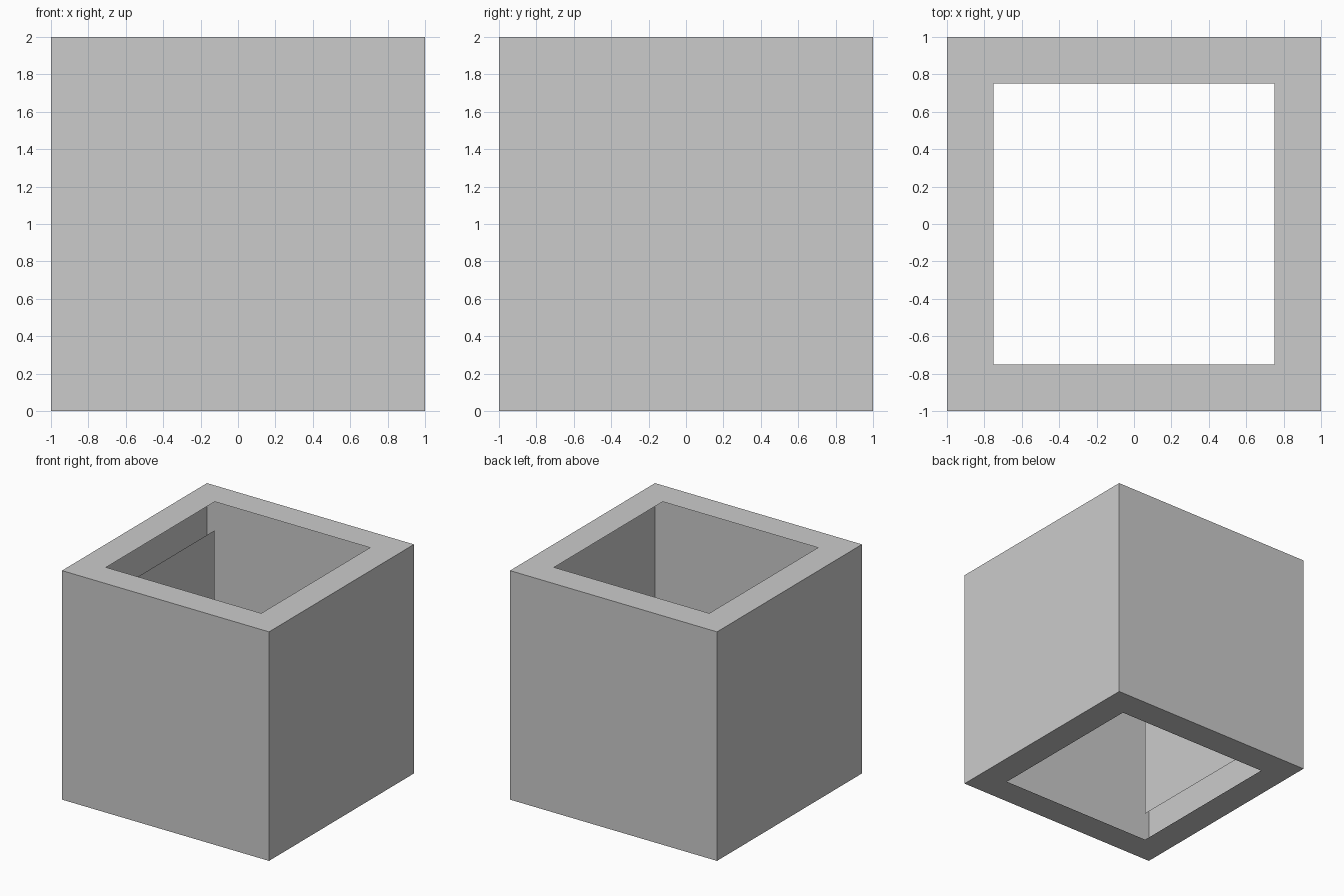
import bpy
import bmesh
from mathutils import Matrix, Vector

if "Cube" in bpy.data.objects:
    bpy.data.objects.remove(bpy.data.objects["Cube"], do_unlink=True)

SIZE = 2.0
RIM = 0.25

# Single grey material
grey = bpy.data.materials.new("light_grey")
grey.use_nodes = True
colour = (0.6, 0.6, 0.6, 1.0)
grey.diffuse_color = colour
grey.node_tree.nodes["Principled BSDF"].inputs["Base Color"].default_value = colour


def add_object(name, bm):
    mesh = bpy.data.meshes.new(name)
    bm.to_mesh(mesh)
    bm.free()
    mesh.materials.append(grey)
    obj = bpy.data.objects.new(name, mesh)
    bpy.context.collection.objects.link(obj)
    return obj


# Outer shell: thin-walled cube with a square opening in its top and bottom
bm = bmesh.new()
bmesh.ops.create_cube(bm, size=SIZE, matrix=Matrix.Translation((0, 0, SIZE / 2)))
caps = [f for f in bm.faces if abs(f.normal.z) > 0.9]
bmesh.ops.inset_individual(bm, faces=caps, thickness=RIM, use_even_offset=True)
bmesh.ops.delete(bm, geom=caps, context="FACES")
add_object("outer_shell", bm)

# Inner panel: one upright square sheet, in line with the edge of the openings
bm = bmesh.new()
turn = Vector((1, 0, 0)).to_track_quat("Z", "Y").to_matrix().to_4x4()
place = Matrix.Translation((RIM - SIZE / 2, 0, SIZE / 2))
bmesh.ops.create_grid(bm, x_segments=1, y_segments=1,
                      size=SIZE / 2 - RIM, matrix=place @ turn)
add_object("inner_panel", bm)
